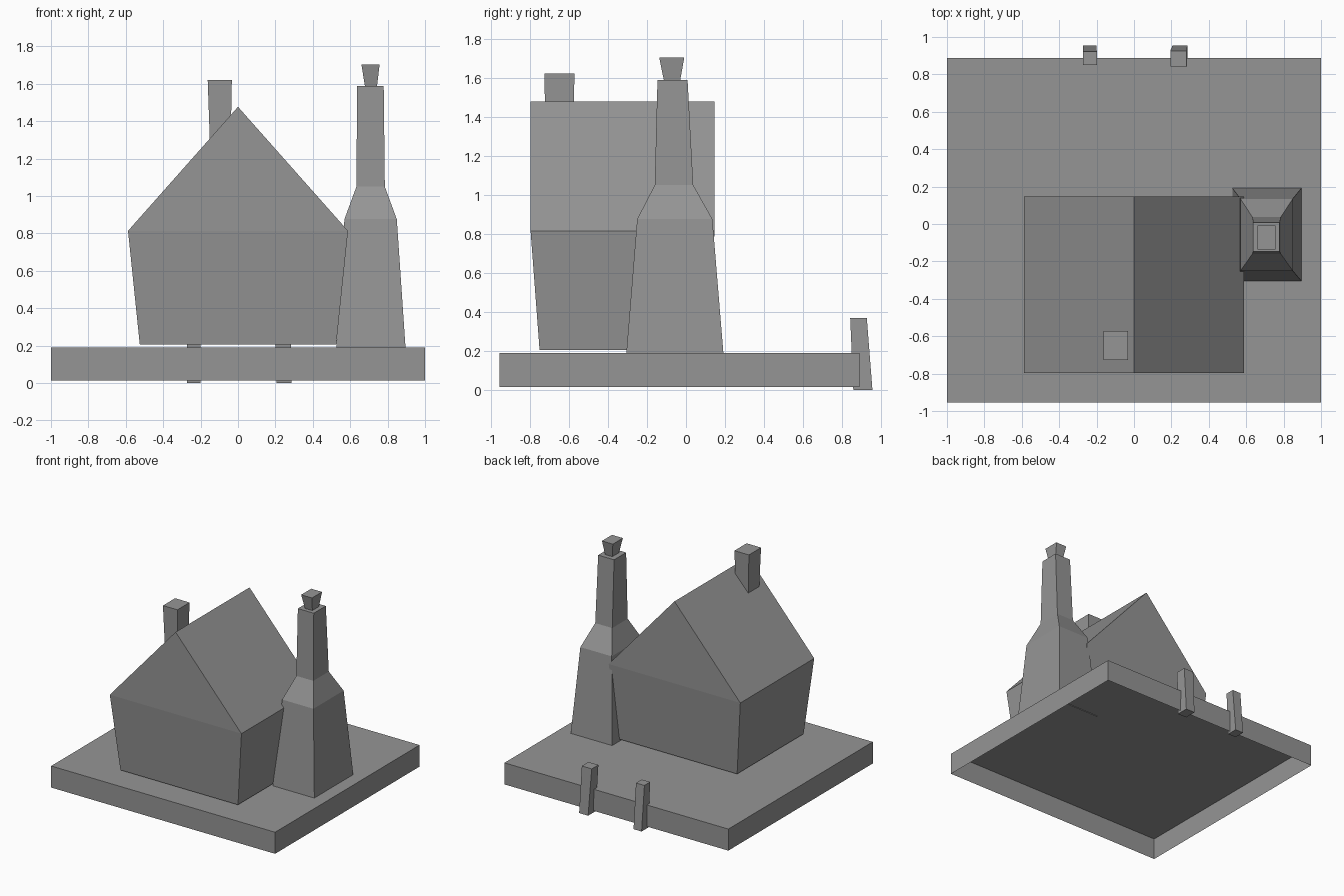
import bpy
import bmesh

cube = bpy.data.objects.get("Cube")
if cube:
    bpy.data.objects.remove(cube, do_unlink=True)

GREY = (0.3, 0.3, 0.3, 1.0)
grey = bpy.data.materials.new("plain grey")
grey.use_nodes = True
grey.diffuse_color = GREY
grey.node_tree.nodes["Principled BSDF"].inputs["Base Color"].default_value = GREY


def finish(name, bm):
    bmesh.ops.recalc_face_normals(bm, faces=bm.faces)
    mesh = bpy.data.meshes.new(name)
    bm.to_mesh(mesh)
    bm.free()
    mesh.materials.append(grey)
    obj = bpy.data.objects.new(name, mesh)
    bpy.context.collection.objects.link(obj)
    return obj


def loft(name, levels, bottom=True):
    """Stack of rectangles, each (z, x0, x1, y0, y1), joined by four-sided bands."""
    bm = bmesh.new()
    rings = [[bm.verts.new((x, y, z)) for x, y in ((x0, y0), (x1, y0), (x1, y1), (x0, y1))]
             for z, x0, x1, y0, y1 in levels]
    for low, high in zip(rings, rings[1:]):
        for i in range(4):
            j = (i + 1) % 4
            bm.faces.new((low[i], low[j], high[j], high[i]))
    bm.faces.new(rings[-1])
    if bottom:
        bm.faces.new(rings[0][::-1])
    return finish(name, bm)


# Ground slab, a shell open underneath
loft("ground_slab", [(0.015, -1, 1, -0.955, 0.888), (0.189, -1, 1, -0.955, 0.888)], bottom=False)

# House: flared walls with a gabled roof
bm = bmesh.new()
sections = []
for base_y, eave_y in ((-0.75, -0.796), (0.098, 0.147)):
    profile = [(-0.525, base_y, 0.205), (0.525, base_y, 0.205), (0.588, eave_y, 0.814),
               (0, eave_y, 1.477), (-0.588, eave_y, 0.814)]
    sections.append([bm.verts.new(p) for p in profile])
front, back = sections
for i in range(5):
    j = (i + 1) % 5
    bm.faces.new((front[i], front[j], back[j], back[i]))
for gable in sections:
    bm.faces.new((gable[0], gable[1], gable[2], gable[4]))
    bm.faces.new((gable[4], gable[2], gable[3]))
finish("house", bm)

# Small roof chimney
loft("roof_chimney", [(1.25, -0.149, -0.04, -0.717, -0.58), (1.621, -0.162, -0.033, -0.726, -0.571)])

# Tall stepped chimney stack and its flared pot
loft("chimney_stack", [
    (0.184, 0.525, 0.896, -0.306, 0.192),
    (0.876, 0.569, 0.849, -0.25, 0.135),
    (1.05, 0.633, 0.785, -0.16, 0.037),
    (1.589, 0.637, 0.779, -0.146, 0.008)])
loft("chimney_pot", [(1.585, 0.679, 0.743, -0.113, -0.03), (1.703, 0.66, 0.757, -0.137, -0.009)])

# Leaning posts at the back edge
loft("right_post", [(0, -0.272, -0.2, 0.868, 0.955), (0.36, -0.274, -0.199, 0.849, 0.922)])
loft("left_post", [(0, 0.206, 0.286, 0.857, 0.955), (0.37, 0.194, 0.282, 0.841, 0.926)])
